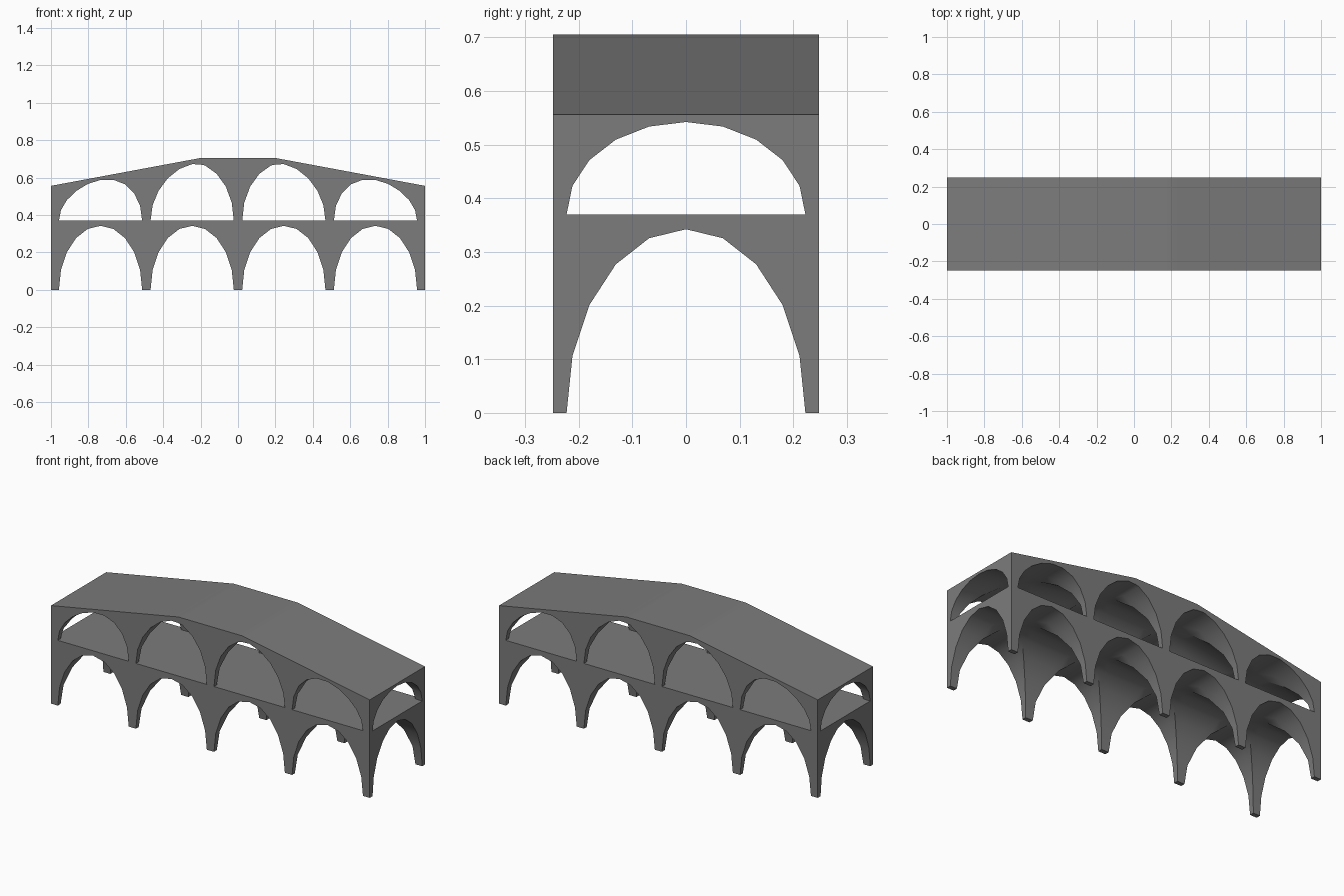
import bpy, bmesh, math

if "Cube" in bpy.data.objects:
    bpy.data.objects.remove(bpy.data.objects["Cube"])

HALF_X, HALF_Y = 1.0, 0.2475      # outer footprint
SPAN = 0.2225                     # half width of every arch
DECK = 0.37                       # level of the upper floor
FILL = 0.925                      # arch rise as a share of its storey
BAYS = [-0.735, -0.245, 0.245, 0.735]

# Half-ellipse arch with ten segments: (offset, relative height)
arch = [(-math.cos(math.pi * i / 10) * SPAN, math.sin(math.pi * i / 10)) for i in range(11)]
arch[0], arch[-1] = (-SPAN, 0.0), (SPAN, 0.0)


def arch_height(offset):
    """Relative height of the faceted arch, zero on the piers."""
    for (a, ha), (b, hb) in zip(arch, arch[1:]):
        if a <= offset <= b:
            return ha + (hb - ha) * (offset - a) / (b - a)
    return 0.0


def nearest_bay(x):
    return min(BAYS, key=lambda c: abs(c - x))


def rise(x, y):
    """Cross vault: the higher of the two crossing barrels."""
    h = max(arch_height(x - nearest_bay(x)), arch_height(y))
    return 0.0 if h < 1e-4 else h


def roof(x):
    return 0.705 - 0.149 * max(0.0, abs(x) - 0.2) / 0.8


def low(x, y):
    return (x, y, FILL * DECK * rise(x, y))


def high(x, y):
    return (x, y, DECK + FILL * (roof(x) - DECK) * rise(x, y))


def deck(x, y):
    return (x, y, DECK)


def top(x, y):
    return (x, y, roof(x))


xs = sorted([-HALF_X, -0.2, 0.2, HALF_X] + [c + u for c in BAYS for u, _ in arch])
ys = [-HALF_Y] + [u for u, _ in arch] + [HALF_Y]

bm = bmesh.new()


def face(points):
    bm.faces.new([bm.verts.new(p) for p in points])


def vault_cell(surface, corners, flip):
    """Two triangles, split along the groin line."""
    a, b, c, d = [surface(*p) for p in corners]
    if flip:
        face([a, b, d]), face([b, c, d])
    else:
        face([a, b, c]), face([a, c, d])


# Vaults, upper floor and roof
for x0, x1 in zip(xs, xs[1:]):
    mid = (x0 + x1) / 2
    for y0, y1 in zip(ys, ys[1:]):
        corners = [(x0, y0), (x1, y0), (x1, y1), (x0, y1)]
        flip = (mid - nearest_bay(mid)) * (y0 + y1) < 0
        vault_cell(low, corners, flip)
        if max(rise(*p) for p in corners) > 0:      # open everywhere but the piers
            vault_cell(high, corners, flip)
            face([deck(*p) for p in corners])
        face([top(*p) for p in corners])


# Outer walls, both storeys
def wall(p, q):
    face([low(*p), low(*q), deck(*q), deck(*p)])
    face([high(*p), high(*q), top(*q), top(*p)])


for side in (-1, 1):
    for x0, x1 in zip(xs, xs[1:]):
        wall((x0, side * HALF_Y), (x1, side * HALF_Y))
    for y0, y1 in zip(ys, ys[1:]):
        wall((side * HALF_X, y0), (side * HALF_X, y1))

bmesh.ops.remove_doubles(bm, verts=bm.verts, dist=1e-5)
bmesh.ops.recalc_face_normals(bm, faces=bm.faces)

mesh = bpy.data.meshes.new("vaulted_arcade")
bm.to_mesh(mesh)
bm.free()
stone = bpy.data.materials.new("grey_stone")
stone.diffuse_color = (0.2, 0.2, 0.2, 1)
stone.use_nodes = True
stone.node_tree.nodes["Principled BSDF"].inputs["Base Color"].default_value = stone.diffuse_color
mesh.materials.append(stone)
arcade = bpy.data.objects.new("vaulted_arcade", mesh)
bpy.context.collection.objects.link(arcade)
bpy.context.view_layer.objects.active = arcade
arcade.select_set(True)
bpy.ops.object.shade_smooth_by_angle(angle=math.radians(30))
